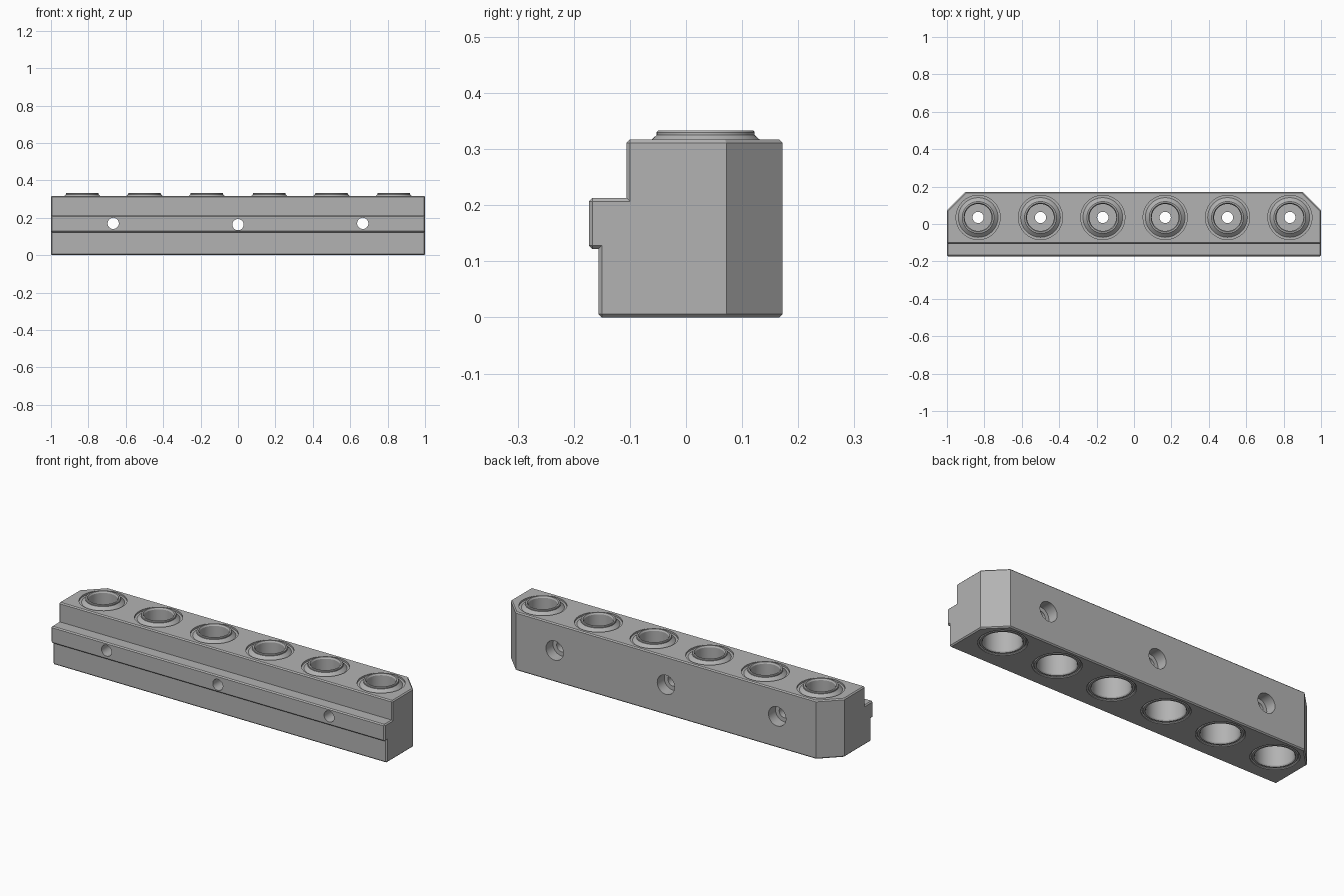
import bpy, bmesh, math
from mathutils import Vector, Matrix

old = bpy.data.objects.get("Cube")
if old:
    bpy.data.objects.remove(old, do_unlink=True)

grey = bpy.data.materials.new("machined grey")
grey.use_nodes = True
colour = (0.45, 0.45, 0.45, 1)
grey.diffuse_color = colour
grey.node_tree.nodes["Principled BSDF"].inputs["Base Color"].default_value = colour


def make_object(name, bm):
    bmesh.ops.recalc_face_normals(bm, faces=bm.faces)
    mesh = bpy.data.meshes.new(name)
    bm.to_mesh(mesh)
    bm.free()
    mesh.materials.append(grey)
    obj = bpy.data.objects.new(name, mesh)
    bpy.context.collection.objects.link(obj)
    return obj


def add_cylinder(bm, radius, depth, centre, along_y=False):
    matrix = Matrix.Translation(centre)
    if along_y:
        matrix = matrix @ Matrix.Rotation(math.pi / 2, 4, "X")
    bmesh.ops.create_cone(bm, cap_ends=True, segments=48, radius1=radius,
                          radius2=radius, depth=depth, matrix=matrix)


def smooth(obj):
    bpy.ops.object.select_all(action="DESELECT")
    obj.select_set(True)
    bpy.context.view_layer.objects.active = obj
    bpy.ops.object.shade_smooth_by_angle(angle=math.radians(25))


# Stepped block: side profile (y, z) swept along x
profile = [(-0.156, 0), (0.172, 0), (0.172, 0.317), (-0.106, 0.317),
           (-0.106, 0.213), (-0.173, 0.213), (-0.173, 0.122), (-0.156, 0.122)]
bm = bmesh.new()
face = bm.faces.new([bm.verts.new((-1, y, z)) for y, z in profile])
swept = bmesh.ops.extrude_face_region(bm, geom=[face])["geom"]
bmesh.ops.translate(bm, vec=(2, 0, 0),
                    verts=[g for g in swept if isinstance(g, bmesh.types.BMVert)])

# Cut off the two back corners
for side in (-1, 1):
    cut = bmesh.ops.bisect_plane(
        bm, geom=bm.verts[:] + bm.edges[:] + bm.faces[:],
        plane_co=(side, 0.072, 0), plane_no=(side, 1, 0), clear_outer=True)
    rim = [g for g in cut["geom_cut"] if isinstance(g, bmesh.types.BMEdge)]
    bmesh.ops.contextual_create(bm, geom=rim)
bmesh.ops.recalc_face_normals(bm, faces=bm.faces)

# Narrow chamfer on outside edges, except the upright back ones
edges = []
for e in bm.edges:
    a, b = e.verts
    upright_back = abs(a.co.z - b.co.z) > 0.1 and a.co.y > 0
    if e.is_convex and not upright_back:
        edges.append(e)
bmesh.ops.bevel(bm, geom=edges, offset=0.006, segments=1, affect="EDGES",
                profile=0.5, clamp_overlap=True)
block = make_object("block", bm)

# Cutter helpers: sleeve bores, then bolt holes with counterbores at the back
BORE_Y = 0.035
BORES = [(i - 2.5) / 3 for i in range(6)]
cutters = []
bm = bmesh.new()
for x in BORES:
    add_cylinder(bm, 0.118, 1, (x, BORE_Y, 0.16))
cutters.append(make_object("bore_cutter", bm))
for name, radius, y in (("bolt_cutter", 0.03, 0), ("counterbore_cutter", 0.052, 0.362)):
    bm = bmesh.new()
    for x, z in ((-0.667, 0.17), (0, 0.163), (0.667, 0.17)):
        add_cylinder(bm, radius, 0.5, (x, y, z), along_y=True)
    cutters.append(make_object(name, bm))
for cutter in cutters:
    cutter.hide_render = True
    cutter.hide_set(True)
    mod = block.modifiers.new(cutter.name, "BOOLEAN")
    mod.operation = "DIFFERENCE"
    mod.solver = "EXACT"
    mod.object = cutter

# Bake the cuts and remove the helpers
bpy.context.view_layer.update()
evaluated = block.evaluated_get(bpy.context.evaluated_depsgraph_get())
baked = bpy.data.meshes.new_from_object(evaluated)
block.modifiers.clear()
block.data = baked
for cutter in cutters:
    bpy.data.objects.remove(cutter, do_unlink=True)
smooth(block)

# Sleeves: lathed ring (radius, z) with raised lip, inner web and small through hole
ring = [(0.118, 0.004), (0.112, 0.008), (0.108, 0.002), (0.098, 0.002),
        (0.094, 0.008), (0.094, 0.13), (0.03, 0.13), (0.03, 0.19),
        (0.072, 0.19), (0.072, 0.325), (0.077, 0.333), (0.085, 0.333),
        (0.0875, 0.33), (0.0875, 0.325), (0.106, 0.308), (0.118, 0.308)]
for i, x in enumerate(BORES):
    bm = bmesh.new()
    verts = [bm.verts.new((r, 0, z)) for r, z in ring]
    loop = [bm.edges.new((v, verts[k - 1])) for k, v in enumerate(verts)]
    bmesh.ops.spin(bm, geom=verts + loop, cent=(0, 0, 0), axis=(0, 0, 1),
                   angle=math.tau, steps=48)
    bmesh.ops.remove_doubles(bm, verts=bm.verts, dist=0.0001)
    sleeve = make_object(f"sleeve_{i + 1}", bm)
    sleeve.location = Vector((x, BORE_Y, 0))
    smooth(sleeve)
